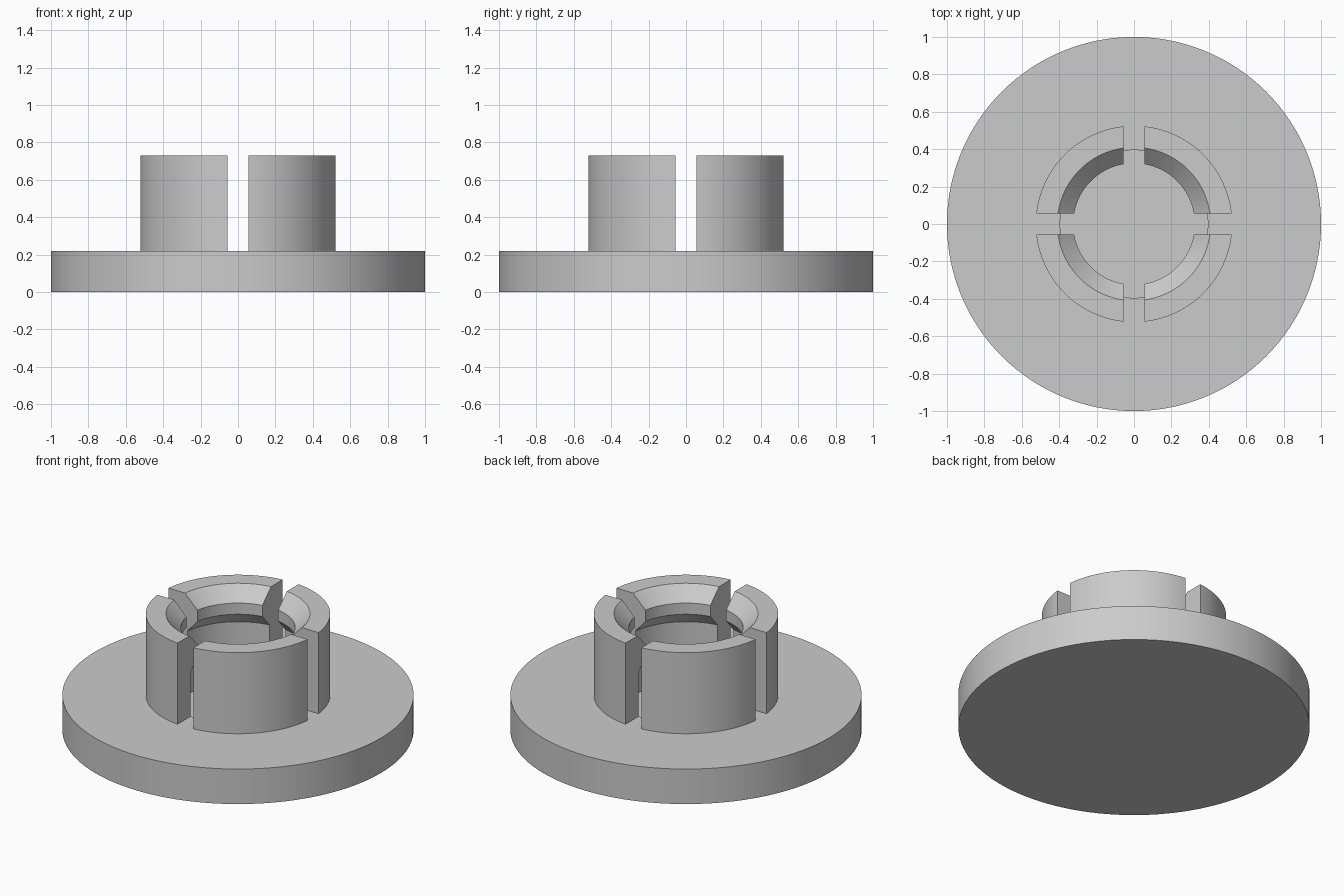
import bpy, bmesh
from math import sin, cos, asin, pi, radians

cube = bpy.data.objects.get("Cube")
if cube:
    bpy.data.objects.remove(cube)

grey = bpy.data.materials.new("plain_grey")
grey.use_nodes = True
colour = (0.6, 0.6, 0.6, 1)
grey.diffuse_color = colour
grey.node_tree.nodes["Principled BSDF"].inputs["Base Color"].default_value = colour

BASE_TOP = 0.22
BORE = 0.395
HALF_SLOT = 0.055


def sweep(name, profile, steps, span, caps=False):
    """Sweep an (r, z) profile about z; span(r) gives start and end angle."""
    bm = bmesh.new()
    rings = []
    for i in range(steps + 1):
        ring = []
        for r, z in profile:
            a, b = span(r)
            t = a + (b - a) * i / steps
            ring.append(bm.verts.new((r * cos(t), r * sin(t), z)))
        rings.append(ring)
    for p, q in zip(rings, rings[1:]):
        for j in range(len(profile) - 1):
            bm.faces.new((p[j], q[j], q[j + 1], p[j + 1]))
    if caps:
        bm.faces.new(rings[0])
        bm.faces.new(rings[-1][::-1])
    bmesh.ops.remove_doubles(bm, verts=bm.verts[:], dist=1e-5)
    bmesh.ops.recalc_face_normals(bm, faces=bm.faces[:])
    mesh = bpy.data.meshes.new(name)
    bm.to_mesh(mesh)
    bm.free()
    mesh.materials.append(grey)
    obj = bpy.data.objects.new(name, mesh)
    bpy.context.collection.objects.link(obj)
    bpy.ops.object.select_all(action="DESELECT")
    obj.select_set(True)
    bpy.context.view_layer.objects.active = obj
    bpy.ops.object.shade_smooth_by_angle(angle=radians(25))
    return obj


# Round base with a shallow pocket in the middle
sweep("base_disc",
      [(0, 0), (1, 0), (1, BASE_TOP), (BORE, BASE_TOP), (BORE, 0.1), (0, 0.1)],
      128, lambda r: (0, 2 * pi))

# Four snap fingers with an inner lip, parted by parallel-sided slots
finger = [(0.525, BASE_TOP), (0.525, 0.73), (0.41, 0.73), (0.325, 0.645),
          (0.325, 0.575), (BORE, 0.495), (BORE, BASE_TOP)]
sides = ["back_left", "back_right", "front_right", "front_left"]
for k, side in enumerate(sides):
    def quarter(r, turn=k * pi / 2):
        gap = asin(HALF_SLOT / r)
        return turn + gap, turn + pi / 2 - gap
    sweep("snap_finger_" + side, finger, 28, quarter, caps=True)
